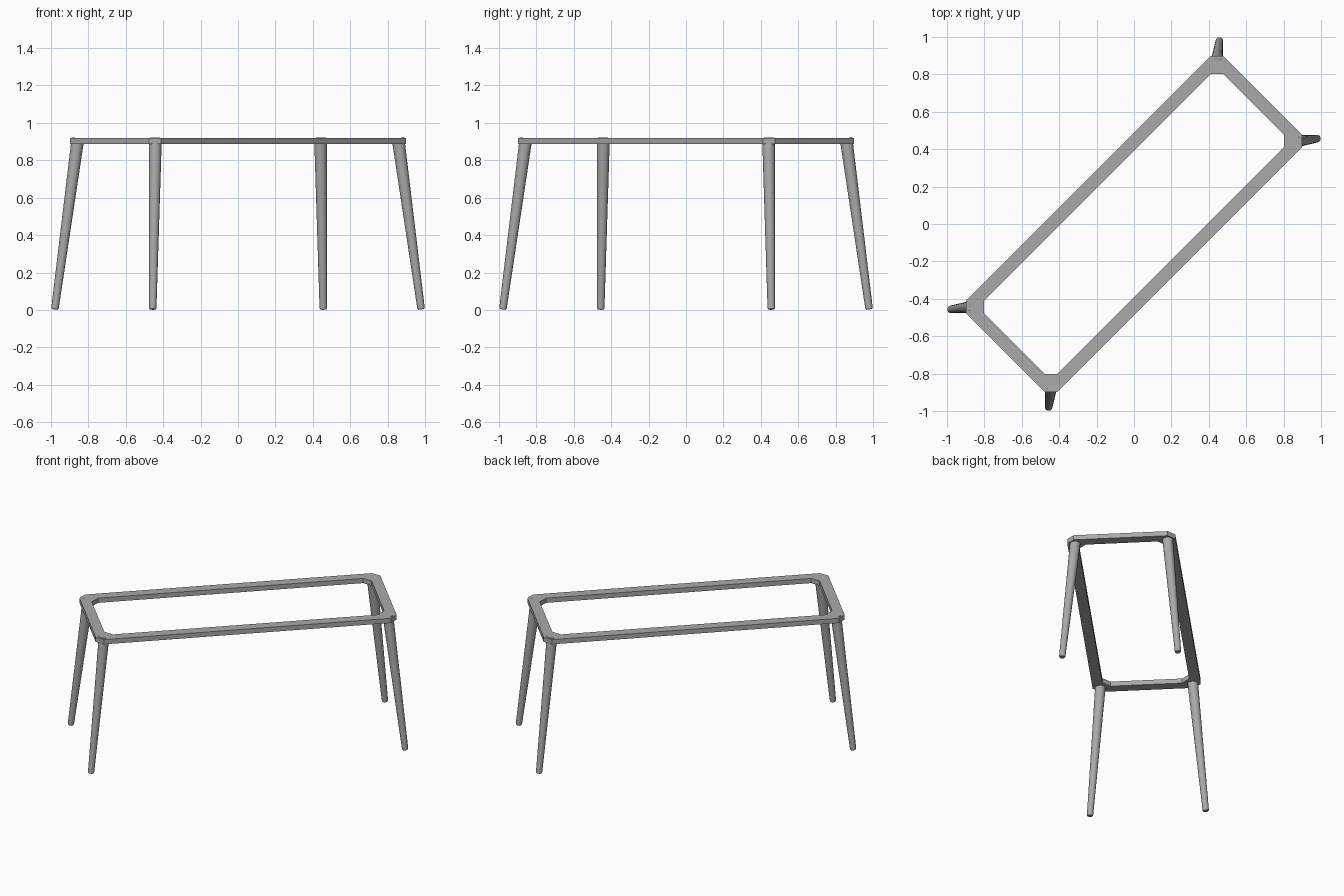
import bpy, bmesh, math
from mathutils import Vector, Matrix

if "Cube" in bpy.data.objects:
    bpy.data.objects.remove(bpy.data.objects["Cube"])

grey = bpy.data.materials.new("grey metal")
grey.diffuse_color = (0.4, 0.4, 0.4, 1)
grey.use_nodes = True
grey.node_tree.nodes["Principled BSDF"].inputs["Base Color"].default_value = grey.diffuse_color
ROT = Matrix.Rotation(math.radians(45), 4, 'Z')  # table stands diagonally
Z0, Z1 = 0.887, 0.92


def finish(name, bm):
    bmesh.ops.recalc_face_normals(bm, faces=bm.faces)
    me = bpy.data.meshes.new(name)
    bm.to_mesh(me)
    bm.free()
    me.materials.append(grey)
    ob = bpy.data.objects.new(name, me)
    bpy.context.collection.objects.link(ob)
    return ob


def chamfered(u, v, c):
    # rectangle outline with cut corners
    return [(u, -v + c), (u, v - c), (u - c, v), (-u + c, v),
            (-u, v - c), (-u, -v + c), (-u + c, -v), (u - c, -v)]


# Top frame: ring between outer and inner chamfered rectangles
bm = bmesh.new()
rings = []
for pts, z in ((chamfered(0.972, 0.345, 0.045), Z0), (chamfered(0.972, 0.345, 0.045), Z1),
               (chamfered(0.904, 0.277, 0.048), Z1), (chamfered(0.904, 0.277, 0.048), Z0)):
    rings.append([bm.verts.new(ROT @ Vector((x, y, z))) for x, y in pts])
for r in range(4):
    a, b = rings[r], rings[(r + 1) % 4]
    for i in range(8):
        j = (i + 1) % 8
        bm.faces.new((a[i], a[j], b[j], b[i]))
finish("top_frame", bm)

# Four splayed, tapered legs with softened feet
for su, nu in ((1, "back"), (-1, "front")):
    for sv, nv in ((1, "left"), (-1, "right")):
        top = ROT @ Vector((su * 0.917, sv * 0.293, 0.918))
        foot = ROT @ Vector((su * 1.015, sv * 0.370, 0.003))
        axis = top - foot
        L = axis.length
        q = axis.to_track_quat('Z', 'Y').to_matrix().to_4x4()
        bm = bmesh.new()
        loops = []
        for r, h in ((0.016, 0), (0.020, 0.006), (0.034, L)):
            loops.append([bm.verts.new(foot + q @ Vector((r * math.cos(t), r * math.sin(t), h)))
                          for t in (2 * math.pi * k / 32 for k in range(32))])
        for a, b in zip(loops, loops[1:]):
            for i in range(32):
                j = (i + 1) % 32
                f = bm.faces.new((a[i], a[j], b[j], b[i]))
                f.smooth = True
        bm.faces.new(loops[0])
        bm.faces.new(loops[-1])
        ob = finish(f"{nu}_{nv}_leg", bm)
        for e in ob.data.edges:  # keep cap rims crisp
            va, vb = e.vertices
            e.use_edge_sharp = va // 32 == vb // 32
